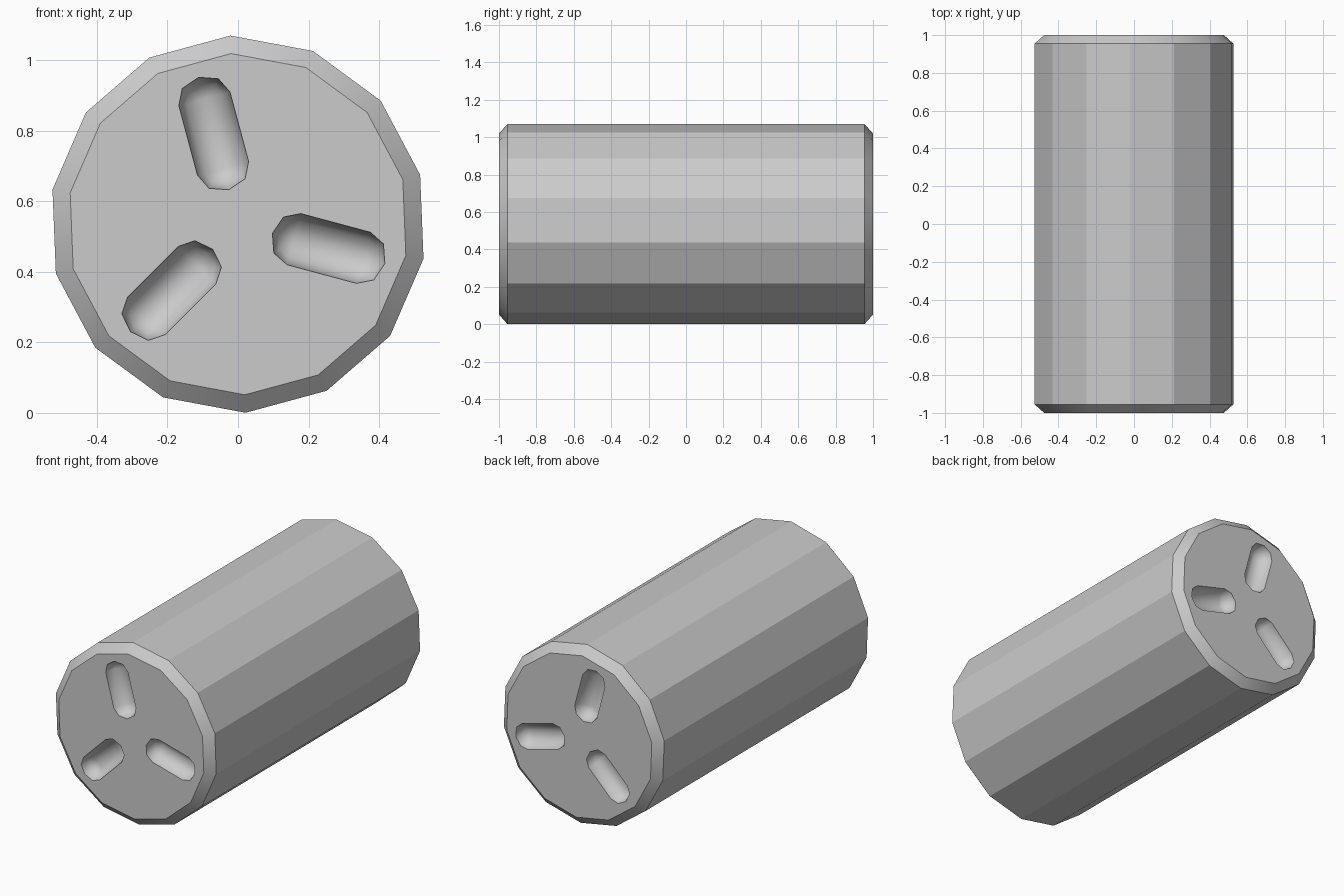
import bpy, bmesh
from math import sin, cos, pi, radians, hypot

cube = bpy.data.objects.get("Cube")
if cube:
    bpy.data.objects.remove(cube, do_unlink=True)

RADIUS, FACE_RADIUS, CHAMFER_Y, SIDES = 0.535, 0.484, 0.955, 14
SLOT_R, SLOT_CAP, SLOT_HALF, SLOT_DIST = 0.075, 0.063, 0.102, 0.266

grey = bpy.data.materials.new("mid_grey")
grey.use_nodes = True
colour = (0.6, 0.6, 0.6, 1)
grey.diffuse_color = colour
grey.node_tree.nodes["Principled BSDF"].inputs["Base Color"].default_value = colour


def hull_object(name, points):
    """Solid wrapped around a set of points, with flat areas merged."""
    bm = bmesh.new()
    verts = [bm.verts.new(p) for p in points]
    res = bmesh.ops.convex_hull(bm, input=verts)
    loose = [v for v in bm.verts if not v.link_faces]
    bmesh.ops.delete(bm, geom=loose, context="VERTS")
    bmesh.ops.dissolve_limit(bm, angle_limit=0.01, verts=bm.verts, edges=bm.edges)
    bmesh.ops.recalc_face_normals(bm, faces=bm.faces)
    mesh = bpy.data.meshes.new(name)
    bm.to_mesh(mesh)
    bm.free()
    mesh.materials.append(grey)
    obj = bpy.data.objects.new(name, mesh)
    bpy.context.collection.objects.link(obj)
    return obj


def slot_points(angle, side):
    """Rounded trough sunk into one end, long axis pointing outward."""
    # (outline scale, depth below the end face)
    layers = [(1, -0.1), (1, 0.004), (cos(pi / 4), SLOT_R * sin(pi / 4)), (0, SLOT_R)]
    pts = []
    for scale, depth in layers:
        for end in (-1, 1):
            for i in range(5):
                a = i * pi / 4
                t = SLOT_DIST + end * (SLOT_HALF + SLOT_CAP * scale * sin(a))
                n = SLOT_R * scale * cos(a)
                pts.append((t * cos(angle) - n * sin(angle), side * (1 - depth),
                            RADIUS + t * sin(angle) + n * cos(angle)))
                if scale == 0:
                    break
    return pts


# Chamfered fourteen-sided body
rings = [(-1, FACE_RADIUS), (-CHAMFER_Y, RADIUS), (CHAMFER_Y, RADIUS), (1, FACE_RADIUS)]
body = hull_object("cylinder_body", [
    (r * cos(a), y, RADIUS + r * sin(a))
    for y, r in rings
    for a in (radians(92.3) + 2 * pi * i / SIDES for i in range(SIDES))])

# Three radial slots cut into each end
cutters = []
for side in (-1, 1):
    for deg in (105, 225, 345):
        cutter = hull_object("slot_cutter", slot_points(radians(deg), side))
        cutter.hide_render = True
        mod = body.modifiers.new("slot", "BOOLEAN")
        mod.operation, mod.solver, mod.object = "DIFFERENCE", "EXACT", cutter
        cutters.append(cutter)

bpy.context.view_layer.update()
mesh = bpy.data.meshes.new_from_object(body.evaluated_get(bpy.context.evaluated_depsgraph_get()))
body.modifiers.clear()
body.data = mesh
for cutter in cutters:
    bpy.data.objects.remove(cutter, do_unlink=True)

# Smooth sides and troughs, sharp chamfer edges and slot rims
bm = bmesh.new()
bm.from_mesh(mesh)
for f in bm.faces:
    f.smooth = True
    f.material_index = 0
for e in bm.edges:
    on_end = all(abs(v.co.y) > 0.9999 for v in e.verts)
    on_chamfer = all(abs(abs(v.co.y) - CHAMFER_Y) < 0.001
                     and hypot(v.co.x, v.co.z - RADIUS) > 0.5 for v in e.verts)
    e.smooth = not ((on_end or on_chamfer) and e.calc_face_angle(0) > 0.3)
bm.to_mesh(mesh)
bm.free()
